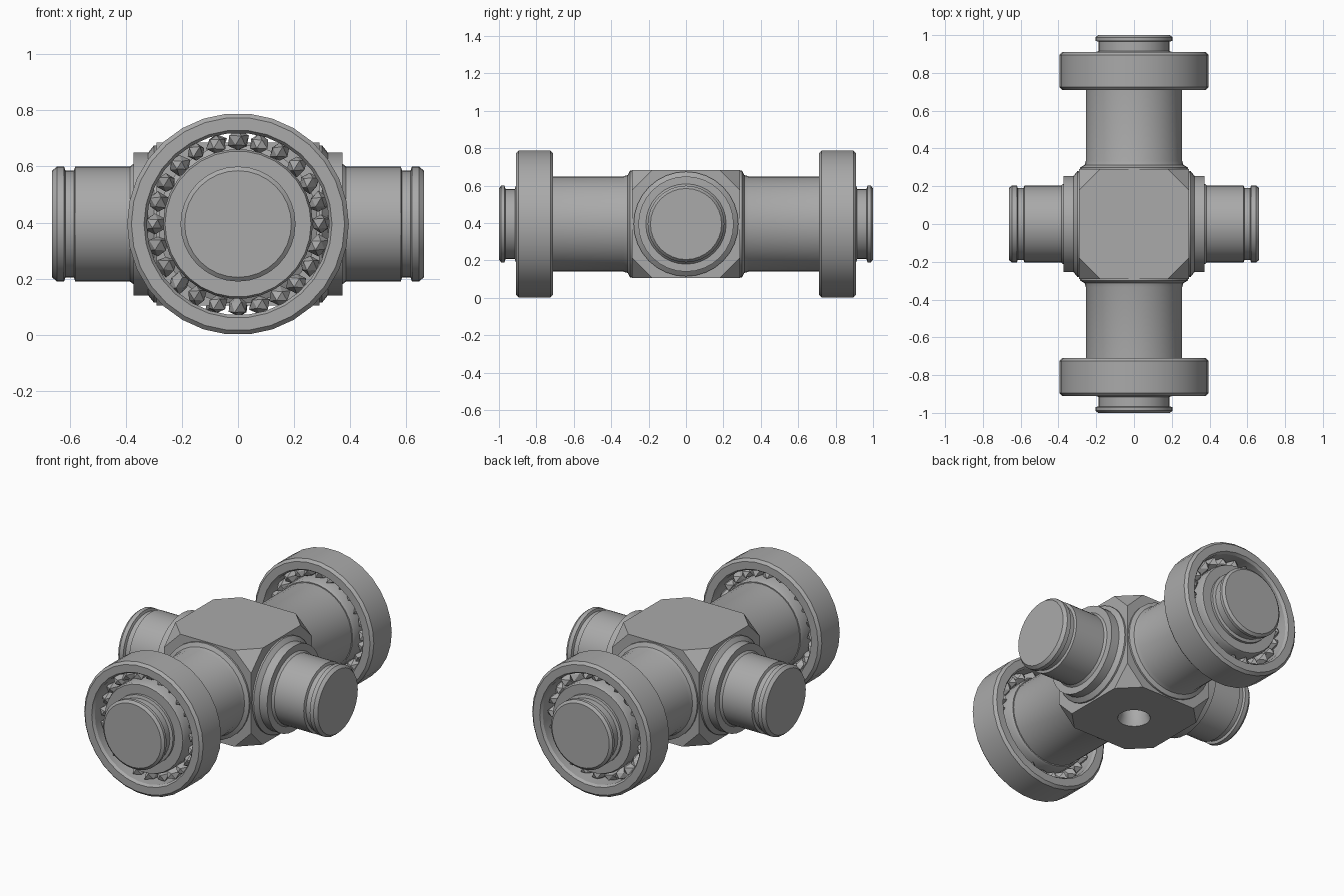
import bpy, bmesh, math, random
from mathutils import Vector

random.seed(4)
CENTRE_Z = 0.395
TAU = math.tau

cube = bpy.data.objects.get("Cube")
if cube:
    bpy.data.objects.remove(cube, do_unlink=True)

steel = bpy.data.materials.new("grey steel")
steel.use_nodes = True
GREY = (0.4, 0.4, 0.4, 1)
steel.diffuse_color = GREY
steel.node_tree.nodes["Principled BSDF"].inputs["Base Color"].default_value = GREY


def finish(bm, name, smooth=True):
    """Turn a bmesh into a named object standing at the shaft height."""
    bmesh.ops.recalc_face_normals(bm, faces=bm.faces[:])
    mesh = bpy.data.meshes.new(name)
    bm.to_mesh(mesh)
    bm.free()
    mesh.materials.append(steel)
    obj = bpy.data.objects.new(name, mesh)
    bpy.context.collection.objects.link(obj)
    obj.location.z = CENTRE_Z
    bpy.ops.object.select_all(action="DESELECT")
    obj.select_set(True)
    bpy.context.view_layer.objects.active = obj
    if smooth:
        bpy.ops.object.shade_smooth_by_angle(angle=math.radians(30))
    return obj


def lathe(name, profile, axis, side, sides=32, closed=False):
    """Turn a (radius, distance) profile about an axis."""
    bm = bmesh.new()
    rings = []
    for r, t in profile:
        ring = []
        for i in range(sides):
            a = TAU * i / sides
            u, v, w = r * math.cos(a), r * math.sin(a), t * side
            co = {"x": (w, u, v), "y": (u, w, v), "z": (u, v, w)}[axis]
            ring.append(bm.verts.new(co))
        rings.append(ring)
    pairs = list(zip(rings, rings[1:]))
    if closed:
        pairs.append((rings[-1], rings[0]))
    else:
        bm.faces.new(rings[0])
        bm.faces.new(rings[-1])
    for a, b in pairs:
        for i in range(sides):
            j = (i + 1) % sides
            bm.faces.new((a[i], a[j], b[j], b[i]))
    return finish(bm, name)


# Centre block with clipped corners
bm = bmesh.new()
bmesh.ops.create_cube(bm, size=0.58)
bmesh.ops.bevel(bm, geom=bm.verts[:], offset=0.11, segments=1, affect="VERTICES")
block = finish(bm, "centre_block", smooth=False)

# Blind grease hole in the underside
cutter = lathe("hole_cutter", [(0.02, 0.08), (0.075, 0.14), (0.075, 0.25), (0.1, 0.32)],
               "z", -1, 24)
cutter.hide_render = True
cut = block.modifiers.new("grease_hole", "BOOLEAN")
cut.operation = "DIFFERENCE"
cut.solver = "EXACT"
cut.object = cutter
bpy.context.view_layer.objects.active = block
bpy.ops.object.modifier_apply(modifier=cut.name)
bpy.data.objects.remove(cutter, do_unlink=True)

# Profiles, from the block outwards
short_shaft = [(0.28, 0.27), (0.28, 0.30), (0.255, 0.32), (0.255, 0.372), (0.215, 0.372),
               (0.205, 0.385), (0.205, 0.58), (0.19, 0.585), (0.19, 0.615), (0.205, 0.62),
               (0.205, 0.645), (0.19, 0.663)]
long_shaft = [(0.285, 0.27), (0.285, 0.30), (0.262, 0.312), (0.255, 0.335), (0.255, 0.715),
              (0.205, 0.72), (0.205, 0.91), (0.188, 0.915), (0.188, 0.965), (0.205, 0.97),
              (0.205, 0.988), (0.19, 1.0)]
outer_race = [(0.335, 0.71), (0.38, 0.71), (0.395, 0.725), (0.395, 0.895), (0.38, 0.91),
              (0.335, 0.91), (0.325, 0.895), (0.325, 0.725)]
inner_race = [(0.20, 0.717), (0.26, 0.717), (0.267, 0.73), (0.267, 0.88), (0.26, 0.895),
              (0.20, 0.895)]

for side, end in ((-1, "right"), (1, "left")):
    lathe(end + "_short_shaft", short_shaft, "x", side)

for side, end in ((-1, "front"), (1, "back")):
    lathe(end + "_long_shaft", long_shaft, "y", side)
    lathe(end + "_outer_race", outer_race, "y", side, 30, closed=True)
    lathe(end + "_inner_race", inner_race, "y", side, 30, closed=True)

    # Rough faceted rolling elements between the races
    bm = bmesh.new()
    count = 24
    for i in range(count):
        a = TAU * i / count
        centre = Vector((0.296 * math.cos(a), side * 0.81, 0.296 * math.sin(a)))
        verts = bmesh.ops.create_icosphere(bm, subdivisions=1, radius=0.04)["verts"]
        for v in verts:
            v.co.y *= 1.7
            v.co = centre + v.co * random.uniform(0.75, 1.1)
    finish(bm, end + "_rollers", smooth=False)
